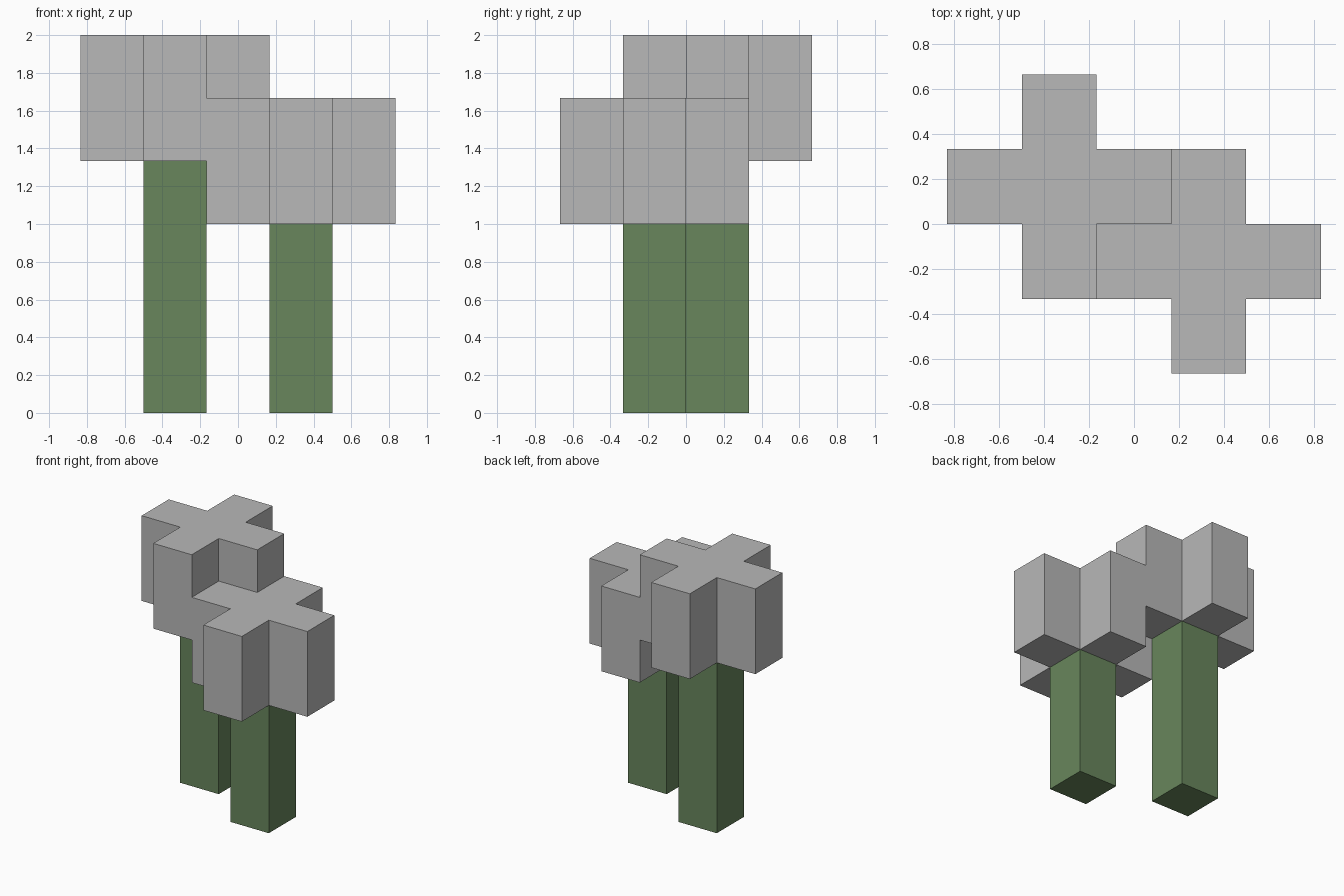
import bpy
import bmesh

U = 1 / 3  # width of one block

default = bpy.data.objects.get("Cube")
if default:
    bpy.data.objects.remove(default, do_unlink=True)


def make_material(name, rgb):
    mat = bpy.data.materials.new(name)
    mat.use_nodes = True
    mat.diffuse_color = (*rgb, 1)
    mat.node_tree.nodes["Principled BSDF"].inputs["Base Color"].default_value = (*rgb, 1)
    return mat


def make_prism(name, outline, centre, bottom, top, mat):
    """Extrude a flat outline, given in blocks, from bottom to top."""
    bm = bmesh.new()
    cx, cy = centre
    base = bm.faces.new([bm.verts.new((cx + x * U, cy + y * U, bottom)) for x, y in outline])
    raised = bmesh.ops.extrude_face_region(bm, geom=[base], use_keep_orig=True)["geom"]
    for v in raised:
        if isinstance(v, bmesh.types.BMVert):
            v.co.z = top
    bmesh.ops.recalc_face_normals(bm, faces=bm.faces)
    mesh = bpy.data.meshes.new(name)
    bm.to_mesh(mesh)
    bm.free()
    mesh.materials.append(mat)
    obj = bpy.data.objects.new(name, mesh)
    bpy.context.collection.objects.link(obj)
    return obj


grey = make_material("petal grey", (0.48, 0.48, 0.48))
green = make_material("stem green", (0.138, 0.238, 0.107))

# One arm of the plus shape, turned a quarter at a time
square = [(0.5, -0.5), (0.5, 0.5), (-0.5, 0.5), (-0.5, -0.5)]
plus = []
for turn in range(4):
    for x, y in [(0.5, -0.5), (1.5, -0.5), (1.5, 0.5)]:
        for _ in range(turn):
            x, y = -y, x
        plus.append((x, y))

# Two plants: a tall one at the back right, a short one at the front left
for label, centre, stem_top in [
    ("tall", (-U, U / 2), 4 * U),
    ("short", (U, -U / 2), 3 * U),
]:
    make_prism(label + "_stem", square, centre, 0, stem_top, green)
    make_prism(label + "_flower_head", plus, centre, stem_top, stem_top + 2 * U, grey)
